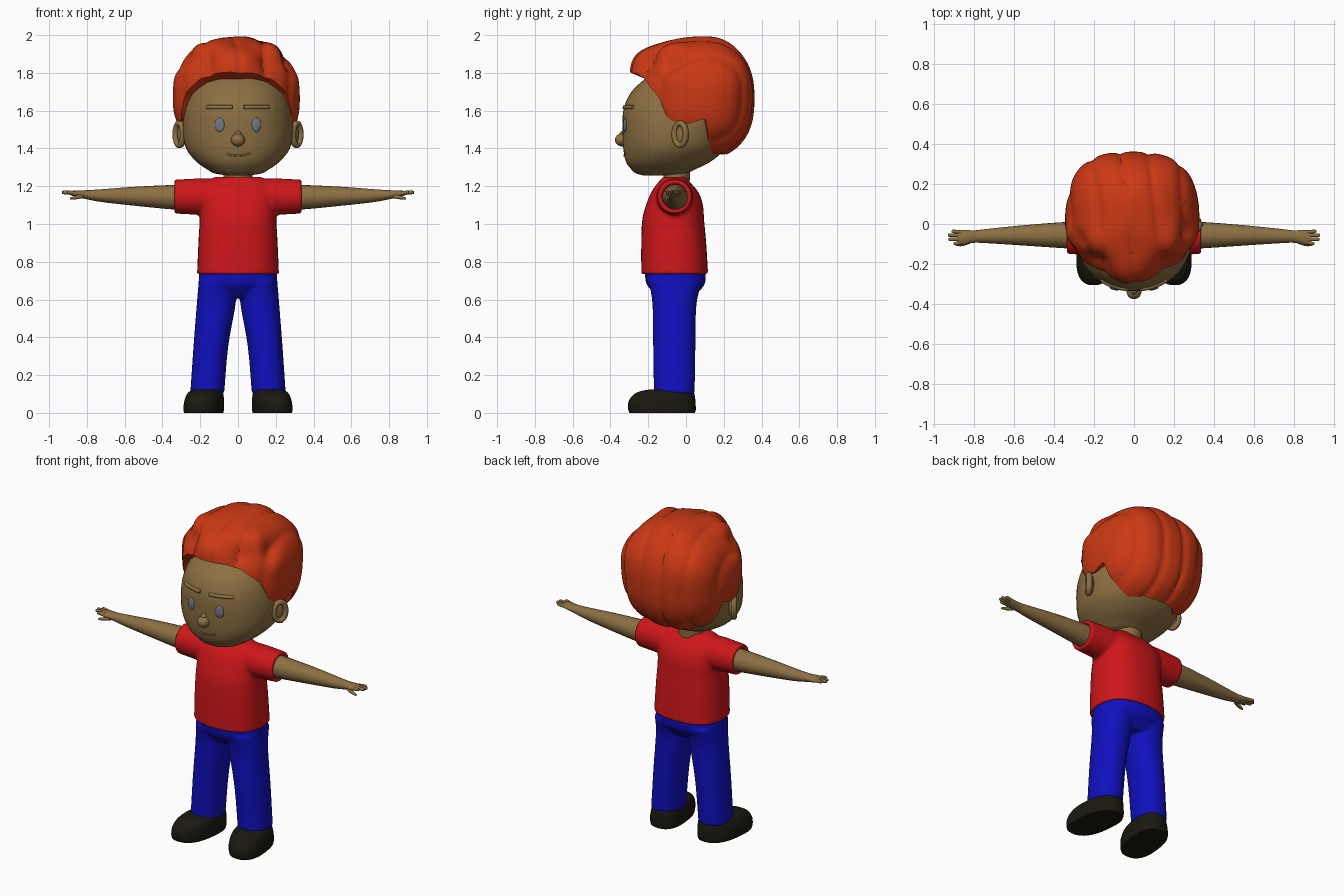
import bpy, bmesh, math
from mathutils import Vector, Matrix
from mathutils.bvhtree import BVHTree

if "Cube" in bpy.data.objects:
    bpy.data.objects.remove(bpy.data.objects["Cube"])

SKIN = (0.26, 0.16, 0.055)
RED, BLUE = (0.62, 0.008, 0.01), (0.005, 0.005, 0.52)
HAIR, BLACK, EYE = (0.6, 0.04, 0.007), (0.01, 0.009, 0.005), (0.17, 0.19, 0.22)
mats = {}


def finish(obj, color, mirror=False, voxel=0):
    if color not in mats:
        mats[color] = bpy.data.materials.new("paint")
        mats[color].diffuse_color = (*color, 1)
    obj.data.materials.append(mats[color])
    if obj.type == 'MESH':
        bpy.ops.object.select_all(action='DESELECT')
        obj.select_set(True)
        bpy.context.view_layer.objects.active = obj
        bpy.ops.object.shade_smooth_by_angle(angle=math.radians(45))
    if mirror:
        obj.modifiers.new("mirror", 'MIRROR').use_mirror_merge = False
    if voxel:
        r = obj.modifiers.new("blend", 'REMESH')
        r.mode, r.voxel_size, r.use_smooth_shade = 'VOXEL', voxel, True
        s = obj.modifiers.new("soften", 'SMOOTH')
        s.factor, s.iterations = 0.5, 5
    return obj


def mesh_object(name, bm, color, **kw):
    bmesh.ops.recalc_face_normals(bm, faces=bm.faces)
    me = bpy.data.meshes.new(name)
    bm.to_mesh(me)
    obj = bpy.data.objects.new(name, me)
    bpy.context.collection.objects.link(obj)
    return finish(obj, color, **kw)


def skin_rings(bm, rings):
    vs = [[bm.verts.new(p) for p in ring] for ring in rings]
    n = len(vs[0])
    for a, b in zip(vs, vs[1:]):
        for i in range(n):
            bm.faces.new((a[i], a[(i + 1) % n], b[(i + 1) % n], b[i]))
    bm.faces.new(vs[0])
    bm.faces.new(vs[-1])


def loft(bm, rows, axis='z', e=2.0, n=32, steps=4):
    """Rows are (position, centre a, centre b, radius a, radius b), splined along the axis."""
    rows = [Vector(r) for r in rows]
    path = []
    for i in range(len(rows) - 1):
        p0, p1, p2 = rows[max(i - 1, 0)], rows[i], rows[i + 1]
        p3 = rows[min(i + 2, len(rows) - 1)]
        for k in range(steps):
            t = k / steps
            path.append(p1 + (p2 - p0) * (0.5 * t) + (p0 * 2 - p1 * 5 + p2 * 4 - p3) * (0.5 * t * t)
                        + (p1 * 3 - p0 - p2 * 3 + p3) * (0.5 * t ** 3))
    path.append(rows[-1])
    rings = []
    for t, a, b, ra, rb in path:
        ring = []
        for i in range(n):
            c, s = math.cos(math.tau * i / n), math.sin(math.tau * i / n)
            u = a + ra * math.copysign(abs(c) ** (2 / e), c)
            v = b + rb * math.copysign(abs(s) ** (2 / e), s)
            ring.append((u, v, t) if axis == 'z' else (t, u, v))
        rings.append(ring)
    skin_rings(bm, rings)


def depth(rows):
    """(z, centre x, radius x, front y, back y) to loft rows."""
    return [(z, cx, (f + b) / 2, rx, (b - f) / 2) for z, cx, rx, f, b in rows]


def ball(bm, loc, size, rot=0.0):
    m = Matrix.Translation(loc) @ Matrix.Rotation(rot, 4, 'Z') @ Matrix.Diagonal((*size, 1))
    bmesh.ops.create_uvsphere(bm, u_segments=24, v_segments=14, radius=1, matrix=m)


# Head
bm = bmesh.new()
loft(bm, depth([(1.256, 0, .05, -.22, -.10), (1.268, 0, .125, -.265, 0), (1.29, 0, .165, -.29, .05),
                (1.33, 0, .22, -.318, .13), (1.40, 0, .275, -.332, .21), (1.50, 0, .293, -.336, .25),
                (1.60, 0, .285, -.332, .27), (1.68, 0, .262, -.302, .26), (1.74, 0, .225, -.25, .23),
                (1.80, 0, .17, -.17, .18), (1.84, 0, .08, -.08, .10)]), e=2.15, n=48)
bm.normal_update()
tree = BVHTree.FromBMesh(bm)
mesh_object("head", bm, SKIN)


def on_face(x, z):
    return tree.ray_cast(Vector((x, -1, z)), Vector((0, 1, 0)))[0]


# Nose, eyes, ears
bm = bmesh.new()
ball(bm, (0, -.34, 1.445), (.037, .036, .034))
ball(bm, (0, -.33, 1.465), (.02, .025, .03))
mesh_object("nose", bm, SKIN)

bm = bmesh.new()
ball(bm, on_face(.097, 1.525), (.026, .009, .038), .2)
mesh_object("eyes", bm, EYE, mirror=True)

bm = bmesh.new()
ball(bm, (.295, -.03, 1.475), (.018, .04, .062), -.6)
rim = Matrix.Translation((.31, -.03, 1.475)) @ Matrix.Rotation(-.6, 4, 'Z')
rings = []
for i in range(32):
    a = math.tau * i / 32
    c = Vector((0, math.cos(a) * .036, math.sin(a) * .058))
    out = Vector((0, math.cos(a), math.sin(a)))
    rings.append([rim @ (c + out * (.016 * math.cos(b)) + Vector((.018 * math.sin(b), 0, 0)))
                  for b in [math.tau * j / 10 for j in range(10)]])
skin_rings(bm, rings + rings[:1])
mesh_object("ears", bm, SKIN, mirror=True)


# Eyebrows and mouth follow the face
def face_tube(name, pts, radius, mirror=False):
    cu = bpy.data.curves.new(name, 'CURVE')
    cu.dimensions, cu.bevel_depth, cu.bevel_resolution, cu.use_fill_caps = '3D', radius, 2, True
    sp = cu.splines.new('POLY')
    sp.points.add(len(pts) - 1)
    for p, (x, z) in zip(sp.points, pts):
        p.co = (*on_face(x, z), 1)
    obj = bpy.data.objects.new(name, cu)
    bpy.context.collection.objects.link(obj)
    finish(obj, SKIN, mirror=mirror)


face_tube("eyebrows", [(.03 + .0225 * i, 1.618) for i in range(7)], .011, mirror=True)
face_tube("mouth", [(.005 + .0125 * i, 1.362 + .0005 * i * i + .0005 * i) for i in range(-5, 6)], .005)

# Hair: a lumpy cap from the crown to the hairline
C = Vector((-.01, .04, 1.66))
HAIRLINE = [(0, 67), (20, 67), (36, 71), (55, 86), (66, 109), (86, 112), (101, 107),
            (106, 128), (118, 146), (180, 149)]
LUMPS = [((-.02, -.28, 1.88), .075, .13), ((-.36, -.08, 1.81), .035, .08), ((.34, -.08, 1.81), .03, .08),
         ((-.2, -.1, 1.94), .035, .09), ((.2, -.1, 1.93), .035, .09), ((-.27, -.08, 1.88), -.02, .05),
         ((.27, -.06, 1.86), -.035, .06), ((.2, .26, 1.8), .02, .12), ((-.2, .26, 1.8), .02, .12),
         ((-.19, -.19, 1.86), -.03, .06), ((.17, -.2, 1.86), -.025, .06), ((.02, .18, 1.97), .015, .12)]


def hair_point(az, pol):
    d = Vector((math.sin(pol) * math.sin(az), -math.sin(pol) * math.cos(az), math.cos(pol)))
    e = 2.25 - .2 * math.cos(az) * math.sin(pol)
    r = (abs(d.x / .337) ** e + abs(d.y / .322) ** e + abs(d.z / .328) ** e) ** (-1 / e)
    p = C + d * r
    r += sum(a * math.exp(-(p - Vector(q)).length_squared / w ** 2) for q, a, w in LUMPS)
    strand = abs(math.sin((p.x + .12 * p.y) * 22 + .6))
    return C + d * (r - .014 * (1 - strand) ** 2 * min(1, pol * 2))


def hairline(az):
    a = abs(math.degrees(az))
    for (a0, p0), (a1, p1) in zip(HAIRLINE, HAIRLINE[1:]):
        if a <= a1 + 1e-6:
            return math.radians(p0 + (p1 - p0) * (a - a0) / (a1 - a0))


azimuths = [-math.pi + math.tau * i / 128 for i in range(128)]
rings = [[hair_point(a, hairline(a) * max(k, .3) / 48) for a in azimuths] for k in range(49)]
rings.append([C + (p - C) * .72 for p in rings[-1]])
bm = bmesh.new()
skin_rings(bm, rings)
bm.faces.ensure_lookup_table()
bm.faces.remove(bm.faces[-1])
mesh_object("hair", bm, HAIR)

# Neck
bm = bmesh.new()
loft(bm, [(1.18, 0, -.055, .085, .075), (1.24, 0, -.05, .078, .07), (1.32, 0, -.045, .08, .07)])
mesh_object("neck", bm, SKIN)

# Shirt: torso and open sleeves blended together
bm = bmesh.new()
loft(bm, depth([(.735, 0, .217, -.237, .117), (.9, 0, .21, -.237, .107), (1.02, 0, .203, -.232, .096),
                (1.1, 0, .202, -.212, .09), (1.17, 0, .2, -.183, .065), (1.22, 0, .175, -.148, .022),
                (1.25, 0, .12, -.12, 0)]), e=2.4)
for s in (1, -1):
    loft(bm, [(.1 * s, -.06, 1.14, .1, .1), (.2 * s, -.06, 1.145, .097, .097), (.337 * s, -.06, 1.145, .09, .09),
              (.337 * s, -.06, 1.145, .068, .068), (.3 * s, -.06, 1.145, .066, .066)], axis='x', steps=1)
mesh_object("shirt", bm, RED, voxel=.009)

# Arms with palm, fingers and thumb
bm = bmesh.new()
loft(bm, [(.25, -.058, 1.143, .066, .066), (.34, -.056, 1.142, .066, .065), (.55, -.057, 1.147, .051, .05),
          (.72, -.06, 1.15, .037, .034), (.8, -.063, 1.155, .031, .024), (.85, -.066, 1.16, .037, .018),
          (.885, -.067, 1.163, .034, .012)], axis='x', n=24)
for y, tip in ((-.098, .905), (-.077, .93), (-.056, .933), (-.037, .915)):
    loft(bm, [(.86, y * .8 - .013, 1.163, .009, .011), (tip - .012, y, 1.167, .009, .01),
              (tip, y, 1.167, .004, .005)], axis='x', n=10)
loft(bm, [(.82, -.085, 1.148, .013, .012), (.86, -.1, 1.14, .011, .01), (.89, -.104, 1.134, .006, .006)],
     axis='x', n=10)
mesh_object("arms", bm, SKIN, mirror=True)

# Trousers: hips and legs blended together
bm = bmesh.new()
loft(bm, depth([(.61, 0, .15, -.15, .04), (.65, 0, .2, -.185, .075), (.69, 0, .208, -.212, .102),
                (.77, 0, .206, -.22, .104)]), e=2.3)
for s in (1, -1):
    loft(bm, depth([(.1, .163 * s, .09, -.17, .046), (.35, .144 * s, .092, -.174, .05),
                    (.58, .115 * s, .103, -.178, .056), (.7, .108 * s, .1, -.2, .09)]), e=2.2)
mesh_object("trousers", bm, BLUE, voxel=.009)

# Shoes, toes turned outward
bm = bmesh.new()
loft(bm, depth([(0, .182, .1, -.3, .048), (.02, .182, .103, -.306, .052), (.06, .18, .101, -.304, .05),
                (.095, .176, .094, -.28, .046), (.115, .172, .082, -.24, .036), (.125, .17, .055, -.18, .01)]),
     e=2.5)
for v in bm.verts:
    v.co.x -= .12 * (v.co.y + .13)
mesh_object("shoes", bm, BLACK, mirror=True)

for m in bpy.data.materials:
    if m.users and not m.is_grease_pencil:
        m.use_nodes = True
        m.node_tree.nodes["Principled BSDF"].inputs["Base Color"].default_value = m.diffuse_color
